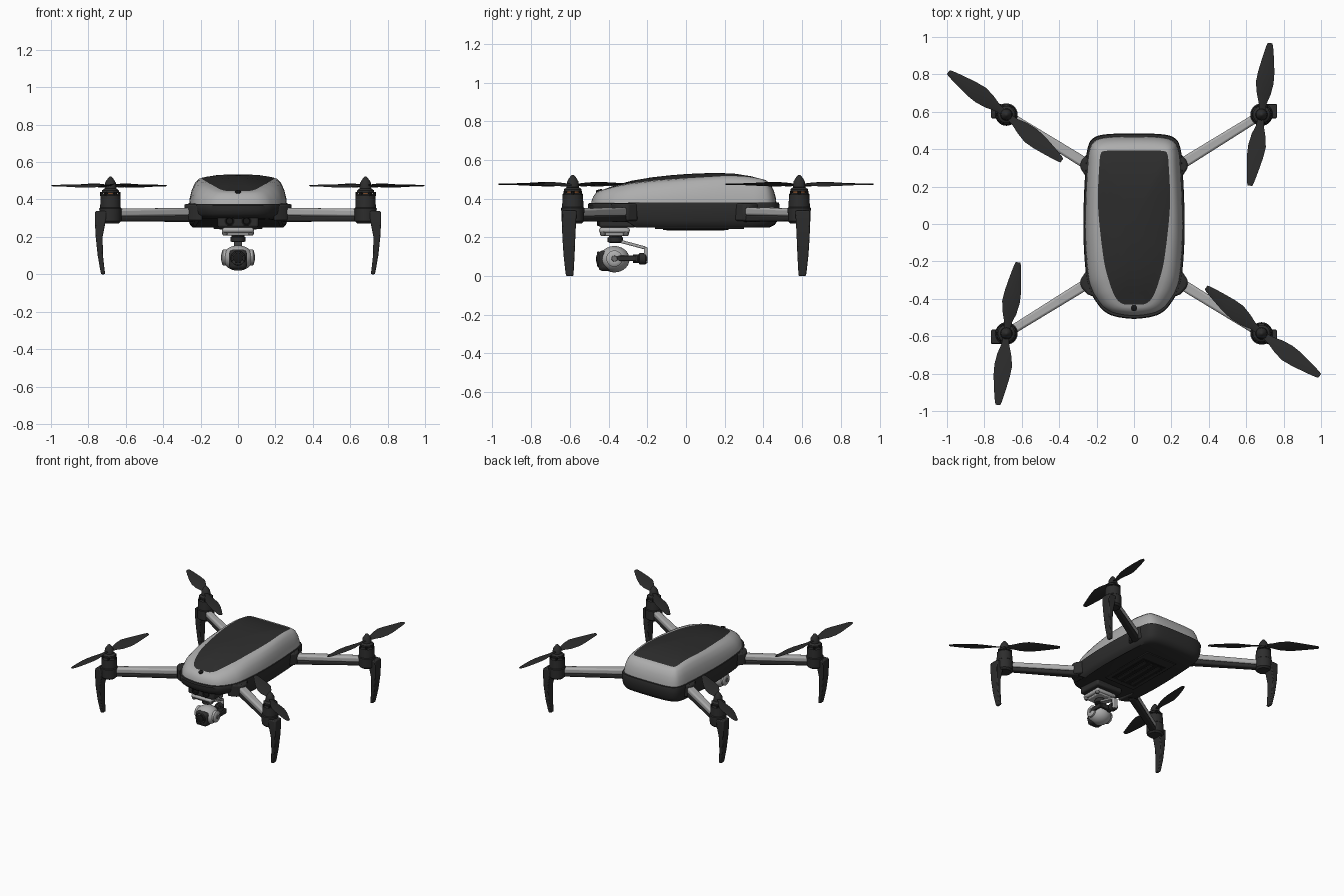
import bpy, bmesh, math
from mathutils import Vector, Matrix

if "Cube" in bpy.data.objects:
    bpy.data.objects.remove(bpy.data.objects["Cube"])


def material(name, r, g, b, rough=0.6):
    m = bpy.data.materials.new(name)
    m.use_nodes = True
    m.diffuse_color = (r, g, b, 1)
    bsdf = m.node_tree.nodes["Principled BSDF"]
    bsdf.inputs["Base Color"].default_value = (r, g, b, 1)
    bsdf.inputs["Roughness"].default_value = rough
    return m


LIGHT = material("light grey", 0.42, 0.42, 0.42)
DARK = material("charcoal", 0.026, 0.026, 0.026)
BLACK = material("black", 0.01, 0.01, 0.01)
STEEL = material("mid grey", 0.16, 0.16, 0.16)
COPPER = material("copper", 0.35, 0.12, 0.04)


def finish(bm, name, *mats, angle=35, bevel=0):
    bmesh.ops.recalc_face_normals(bm, faces=bm.faces[:])
    me = bpy.data.meshes.new(name)
    bm.to_mesh(me)
    bm.free()
    ob = bpy.data.objects.new(name, me)
    bpy.context.collection.objects.link(ob)
    for m in mats:
        me.materials.append(m)
    bpy.ops.object.select_all(action='DESELECT')
    ob.select_set(True)
    bpy.context.view_layer.objects.active = ob
    bpy.ops.object.shade_smooth_by_angle(angle=math.radians(angle))
    if bevel:
        mod = ob.modifiers.new("Bevel", 'BEVEL')
        mod.width, mod.segments = bevel, 2
    return ob


def loft(name, rings, *mats, rule=None, angle=35, bevel=0):
    """Skin a stack of closed rings; rule gives the material slot per band."""
    bm = bmesh.new()
    rows = [[bm.verts.new(p) for p in ring] for ring in rings]
    n = len(rows[0])
    for k, (a, b) in enumerate(zip(rows, rows[1:])):
        for i in range(n):
            j = (i + 1) % n
            bm.faces.new((a[i], a[j], b[j], b[i])).material_index = rule(k) if rule else 0
    bm.faces.new(rows[0])
    bm.faces.new(rows[-1]).material_index = rule(len(rows)) if rule else 0
    return finish(bm, name, *mats, angle=angle, bevel=bevel)


def lathe(name, start, axis, profile, mat, sides=28):
    """Turn (distance, radius) pairs about an axis."""
    q = Vector(axis).to_track_quat('Z', 'Y')
    rings = [[Vector(start) + q @ Vector((r * math.cos(2 * math.pi * i / sides),
              r * math.sin(2 * math.pi * i / sides), d)) for i in range(sides)]
             for d, r in profile]
    return loft(name, rings, mat)


def box(name, lo, hi, mat, bevel=0.006):
    lo, hi = Vector(lo), Vector(hi)
    bm = bmesh.new()
    size = Matrix.Diagonal((*(hi - lo), 1))
    bmesh.ops.create_cube(bm, size=1, matrix=Matrix.Translation((lo + hi) / 2) @ size)
    return finish(bm, name, mat, bevel=bevel)


def outline(half, steps=4):
    """Smooth closed loop from half an outline, front centre to back centre."""
    pts = [Vector(p) for p in half]
    loop = pts + [Vector((-p.x, p.y)) for p in reversed(pts[1:-1])]
    n, out = len(loop), []
    for i in range(n):
        a, b, c, d = (loop[(i + k) % n] for k in (-1, 0, 1, 2))
        for s in range(steps):
            t = s / steps
            out.append(0.5 * (2 * b + (c - a) * t + (2 * a - 5 * b + 4 * c - d) * t ** 2
                              + (3 * b - a - 3 * c + d) * t ** 3))
    return out


def interp(x, table):
    for (x0, y0), (x1, y1) in zip(table, table[1:]):
        if x <= x1:
            return y0 + (y1 - y0) * max(0, (x - x0) / (x1 - x0))
    return table[-1][1]


# Body: shell and top panel
body = outline([(0, -.49), (.1, -.477), (.155, -.45), (.19, -.41), (.22, -.36), (.245, -.28),
                (.26, -.1), (.26, .1), (.25, .3), (.24, .39), (.215, .44), (.15, .463), (0, .468)])
panel = outline([(0, -.43), (.05, -.43), (.085, -.41), (.11, -.37), (.135, -.3), (.16, -.2),
                 (.185, 0), (.193, .15), (.185, .32), (.178, .375), (.16, .39), (.1, .392), (0, .392)])
ridge = [(-.43, .445), (-.36, .465), (-.28, .48), (-.15, .495), (0, .505), (.2, .517), (.3, .515), (.4, .5)]
BASE = .372
rings = []
for inward, up in ((0, 0), (.05, .25), (.19, .55), (.45, .83), (.75, .96), (1, 1)):
    rings.append([(*b.lerp(p, inward), BASE + (interp(p.y, ridge) - BASE) * up)
                  for b, p in zip(body, panel)])
shell_bands = len(rings) - 1
for s in (.85, .65, .42, .2, .05):
    rings.append([(p.x * s, p.y * s, interp(p.y * s, ridge) + .022 * (1 - s * s)) for p in panel])
loft("upper_shell", rings, LIGHT, DARK, rule=lambda k: int(k >= shell_bands), angle=50)
lathe("power_button", (0, -.445, .425), (0, -.25, 1), [(0, .017), (.02, .017), (.023, .012)], BLACK, 16)

# Lower hull, raised beneath the nose
rings = []
for s, z in ((.97, .38), (1.025, .379), (1.035, .365), (1.03, .33), (1.015, .29), (.98, .264), (.92, .25)):
    rings.append([(p.x * s, p.y * s, BASE - (BASE - z) * interp(p.y, [(-.36, .6), (-.28, 1)]))
                  for p in body])
loft("lower_hull", rings, DARK)

# Underside hatch and vents
box("battery_hatch", (-.13, -.16, .243), (.13, .3, .252), DARK, .003)
box("hatch_inset", (-.1, -.12, .239), (.1, .22, .245), BLACK, .002)
for i in range(3):
    x = -.06 + i * .06
    box("hatch_rib", (x - .012, -.1, .235), (x + .012, .2, .241), DARK, .002)

# Forward sensors
box("sensor_bay", (-.11, -.45, .25), (.11, -.26, .33), DARK, .012)
for s in (-1, 1):
    lathe("sensor_lens", (s * .045, -.44, .285), (0, -1, 0), [(0, .027), (.018, .027), (.019, .02), (.012, .016)], BLACK)

# Gimbal mount
box("gimbal_plate", (-.085, -.45, .222), (.085, -.29, .25), LIGHT, .012)
box("gimbal_tray", (-.065, -.43, .208), (.065, -.3, .224), LIGHT, .006)
for sx in (-1, 1):
    for y in (-.43, -.31):
        lathe("damper", (sx * .07, y, .208), (0, 0, 1), [(0, .01), (.008, .015), (.02, .015)], STEEL, 12)
lathe("yaw_motor", (0, -.365, .172), (0, 0, 1), [(0, .03), (.004, .04), (.026, .04), (.03, .034), (.04, .034)], DARK)


# Gimbal arm
def strut(name, a, b, w, h, mat, bevel=0.004, w2=None, h2=None):
    """Rectangular bar between two points, optionally tapered."""
    a, b = Vector(a), Vector(b)
    d = (b - a).normalized()
    side = d.cross(Vector((0, 0, 1))).normalized()
    up = side.cross(d)
    rings = [[p + side * (u * ww / 2) + up * (v * hh / 2) for u, v in ((-1, -1), (1, -1), (1, 1), (-1, 1))]
             for p, ww, hh in ((a, w, h), (b, w2 or w, h2 or h))]
    return loft(name, rings, mat, bevel=bevel)


strut("yaw_arm", (0, -.37, .188), (0, -.21, .145), .045, .016, LIGHT)
box("yaw_arm_drop", (-.022, -.218, .07), (.022, -.198, .15), LIGHT)
lathe("roll_motor", (0, -.2, .09), (0, -1, 0), [(0, .022), (.01, .03), (.04, .03), (.045, .022), (.075, .022)], DARK)
strut("roll_crossbar", (0, -.262, .09), (.082, -.262, .09), .022, .035, DARK)
strut("pitch_arm", (.08, -.26, .092), (.08, -.37, .092), .016, .03, DARK)

# Camera
bm = bmesh.new()
bmesh.ops.create_uvsphere(bm, u_segments=32, v_segments=18, radius=1,
                          matrix=Matrix.Translation((0, -.37, .087)) @ Matrix.Diagonal((.082, .078, .068, 1)))
finish(bm, "camera_ball", LIGHT)
for s in (-1, 1):
    lathe("pitch_cap", (s * .06, -.37, .09), (s, 0, 0), [(0, .042), (.02, .042), (.026, .034), (.028, .02)], LIGHT)
    lathe("pitch_pin", (s * .086, -.37, .09), (s, 0, 0), [(0, .016), (.006, .014)], STEEL, 16)
box("camera_face", (-.048, -.453, .026), (.048, -.36, .132), DARK, .02)
lathe("lens_ring", (0, -.45, .087), (0, -1, 0), [(0, .04), (.01, .038), (.011, .032), (.004, .03)], DARK)
lathe("lens_mark", (0, -.452, .087), (0, -1, 0), [(0, .033), (.004, .033)], STEEL)
lathe("lens_glass", (0, -.452, .087), (0, -1, 0), [(0, .029), (.008, .027), (.012, .012)], BLACK)

# Blade sections: radius, trailing edge, leading edge, twist
BLADE = [(.015, -.016, .016, .2), (.06, -.02, .022, .35), (.11, -.036, .038, .3), (.17, -.045, .05, .22),
         (.23, -.043, .044, .17), (.31, -.031, .029, .12), (.37, -.02, .016, .1), (.385, -.014, .01, .1)]


def propeller(centre, angles, hand):
    for ang in angles:
        turn = Matrix.Translation(centre) @ Matrix.Rotation(math.radians(ang), 4, 'Z')
        rings = []
        for r, lo, hi, twist in BLADE:
            mid = (lo + hi) / 2
            pts = ((lo, 0), (mid, -.003), (hi, 0), (mid, .005))
            rings.append([turn @ Vector((r, hand * y, z + y * twist)) for y, z in pts])
        loft("propeller_blade", rings, DARK, angle=60)


# Corners: mount, arm, motor, leg and propeller
for sx in (-1, 1):
    for sy in (-1, 1):
        def at(x, y, z):
            return Vector((sx * x, sy * y, z))
        hub = at(.682, .585, 0)
        root = [(.2, .24), (.255, .25), (.288, .3), (.284, .335), (.25, .375), (.19, .4)]
        loft("arm_mount", [[at(x, y, z) for x, y in root] for z in (.285, .376)], DARK, bevel=.01)
        strut("arm_top", at(.24, .312, .334), at(.66, .572, .329), .058, .044, LIGHT, .012, .048, .042)
        strut("arm_underside", at(.24, .312, .298), at(.66, .572, .298), .054, .036, DARK, .01, .044, .03)
        lathe("motor_housing", hub + Vector((0, 0, .272)), (0, 0, 1),
              [(0, .046), (.012, .058), (.08, .06), (.085, .055), (.15, .053), (.158, .046)], DARK)
        lathe("motor_coil", hub + Vector((0, 0, .425)), (0, 0, 1), [(0, .034), (.013, .034)], COPPER, 18)
        lathe("motor_bell", hub + Vector((0, 0, .436)), (0, 0, 1),
              [(0, .046), (.012, .046), (.02, .036), (.024, .024)], DARK)
        for k in range(6):
            c = hub + Matrix.Rotation(k * math.pi / 3, 3, 'Z') @ Vector((.046, 0, .42))
            lathe("motor_post", c, (0, 0, 1), [(0, .009), (.02, .009)], BLACK, 8)
        lathe("propeller_hub", hub + Vector((0, 0, .455)), (0, 0, 1),
              [(0, .02), (.004, .032), (.032, .03), (.048, .021), (.064, .009), (.068, .003)], DARK)
        # Leg sections: height, inner x, outer x, inner y, outer y
        rings = []
        for z, x0, x1, y0, y1 in ((.338, .7, .764, .565, .64), (.28, .708, .765, .568, .641),
                                  (.2, .724, .761, .572, .639), (.1, .722, .75, .576, .632),
                                  (.03, .714, .738, .58, .624), (0, .71, .732, .582, .62)):
            rings.append([at(*p, z) for p in ((x0, y0), (x1, y0), (x1, y1), (x0, y1))])
        loft("landing_leg", rings, DARK, bevel=.006)
        same = sx * sy > 0
        flip = 0 if sx > 0 else 180
        angles = (83.5, 261) if same else (-36.5, 140)
        propeller(hub + Vector((0, 0, .474)), [a + flip for a in angles], 1 if same else -1)
